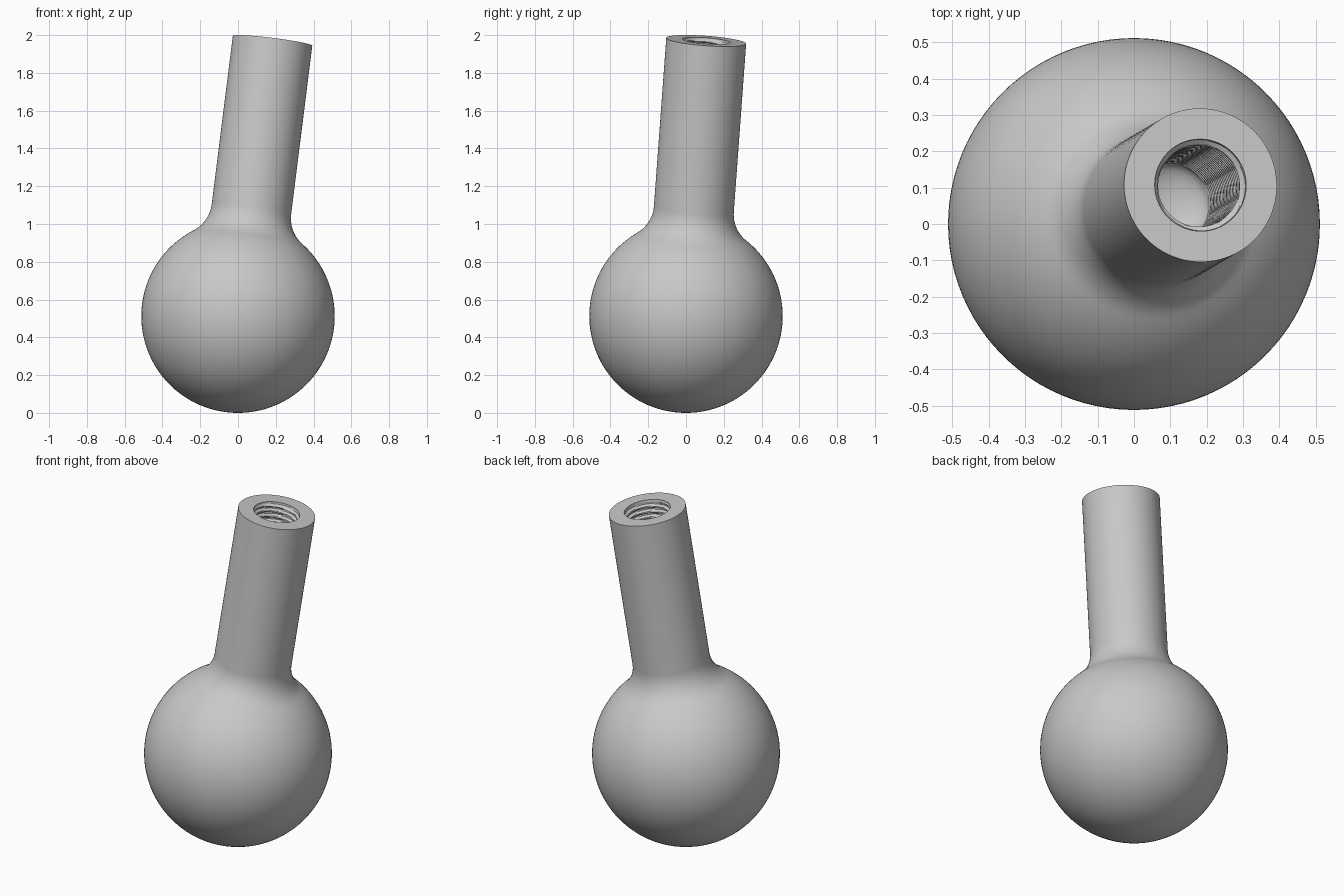
import bpy, bmesh
from math import sin, cos, pi, tau, acos, asin, sqrt
from mathutils import Vector

cube = bpy.data.objects.get("Cube")
if cube:
    bpy.data.objects.remove(cube, do_unlink=True)

# Main dimensions, measured along the tilted stem axis from the ball centre
SEG = 96
BALL_R = 0.512
STEM_R = 0.212
FILLET_R = 0.186
TOP_CENTRE = Vector((0.183, 0.107, 1.458))
TOP = TOP_CENTRE.length
HOLE_R, CREST_R, PITCH = 0.127, 0.112, 0.032
HOLE_DEPTH = 0.70
STEPS = 8

grey = bpy.data.materials.new("Plain grey")
grey.diffuse_color = (0.58, 0.58, 0.58, 1)
grey.use_nodes = True
grey.node_tree.nodes["Principled BSDF"].inputs["Base Color"].default_value = grey.diffuse_color


def arc(radius, r0, z0, a0, a1, n):
    """Points (r, z) along an arc, angles from the +r direction."""
    angles = [a0 + (a1 - a0) * i / n for i in range(n + 1)]
    return [(r0 + radius * cos(a), z0 + radius * sin(a)) for a in angles]


# Outer profile: ball, fillet, straight stem, flat rim
fillet_r0 = STEM_R + FILLET_R
join = acos(fillet_r0 / (BALL_R + FILLET_R))
fillet_z = sqrt((BALL_R + FILLET_R) ** 2 - fillet_r0 ** 2)
outer = arc(BALL_R, 0, 0, -pi / 2, join, 56)[1:]
outer += arc(FILLET_R, fillet_r0, fillet_z, pi + join, pi, 14)[1:]
outer += [(STEM_R, TOP), (HOLE_R, TOP)]


def thread_radius(depth, angle):
    """Flat-topped helical thread that fades in at the mouth."""
    phase = (depth / PITCH + angle / tau) % 1
    wave = min(1, max(0, 2.4 * abs(2 * phase - 1) - 0.7))
    fade = min(1, max(0, depth / PITCH - 0.3) * 2)
    return HOLE_R - (HOLE_R - CREST_R) * wave * fade


bm = bmesh.new()


def add_ring(radius_at, z):
    return [bm.verts.new((radius_at(tau * i / SEG) * cos(tau * i / SEG),
                          radius_at(tau * i / SEG) * sin(tau * i / SEG), z))
            for i in range(SEG)]


rings = [add_ring(lambda a, r=r: r, z) for r, z in outer]

# Threaded wall of the hole
rows = int(HOLE_DEPTH / PITCH * STEPS)
for k in range(1, rows + 1):
    depth = k * PITCH / STEPS
    rings.append(add_ring(lambda a, d=depth: thread_radius(d, a), TOP - depth))

# Shallow rounded floor of the hole
floor_z = TOP - HOLE_DEPTH
for k in range(6):
    t = k / 6
    rings.append(add_ring(lambda a, t=t: CREST_R * cos(t * pi / 2),
                          floor_z - 0.05 * sin(t * pi / 2)))

for low, high in zip(rings, rings[1:]):
    for i in range(SEG):
        j = (i + 1) % SEG
        bm.faces.new((low[i], low[j], high[j], high[i]))

# Close both poles
for ring, z in ((rings[0], -BALL_R), (rings[-1], floor_z - 0.05)):
    pole = bm.verts.new((0, 0, z))
    for i in range(SEG):
        bm.faces.new((pole, ring[i], ring[(i + 1) % SEG]))
bmesh.ops.recalc_face_normals(bm, faces=bm.faces)

# Tilt about the ball centre and stand on the ground
tilt = Vector((0, 0, 1)).rotation_difference(TOP_CENTRE).to_matrix()
bmesh.ops.rotate(bm, verts=bm.verts, cent=(0, 0, 0), matrix=tilt)
bmesh.ops.translate(bm, verts=bm.verts, vec=(0, 0, BALL_R))

mesh = bpy.data.meshes.new("ball_with_threaded_stem")
bm.to_mesh(mesh)
bm.free()
mesh.materials.append(grey)
body = bpy.data.objects.new("ball_with_threaded_stem", mesh)
bpy.context.collection.objects.link(body)

bpy.ops.object.select_all(action="DESELECT")
body.select_set(True)
bpy.context.view_layer.objects.active = body
bpy.ops.object.shade_smooth_by_angle(angle=pi / 6)
